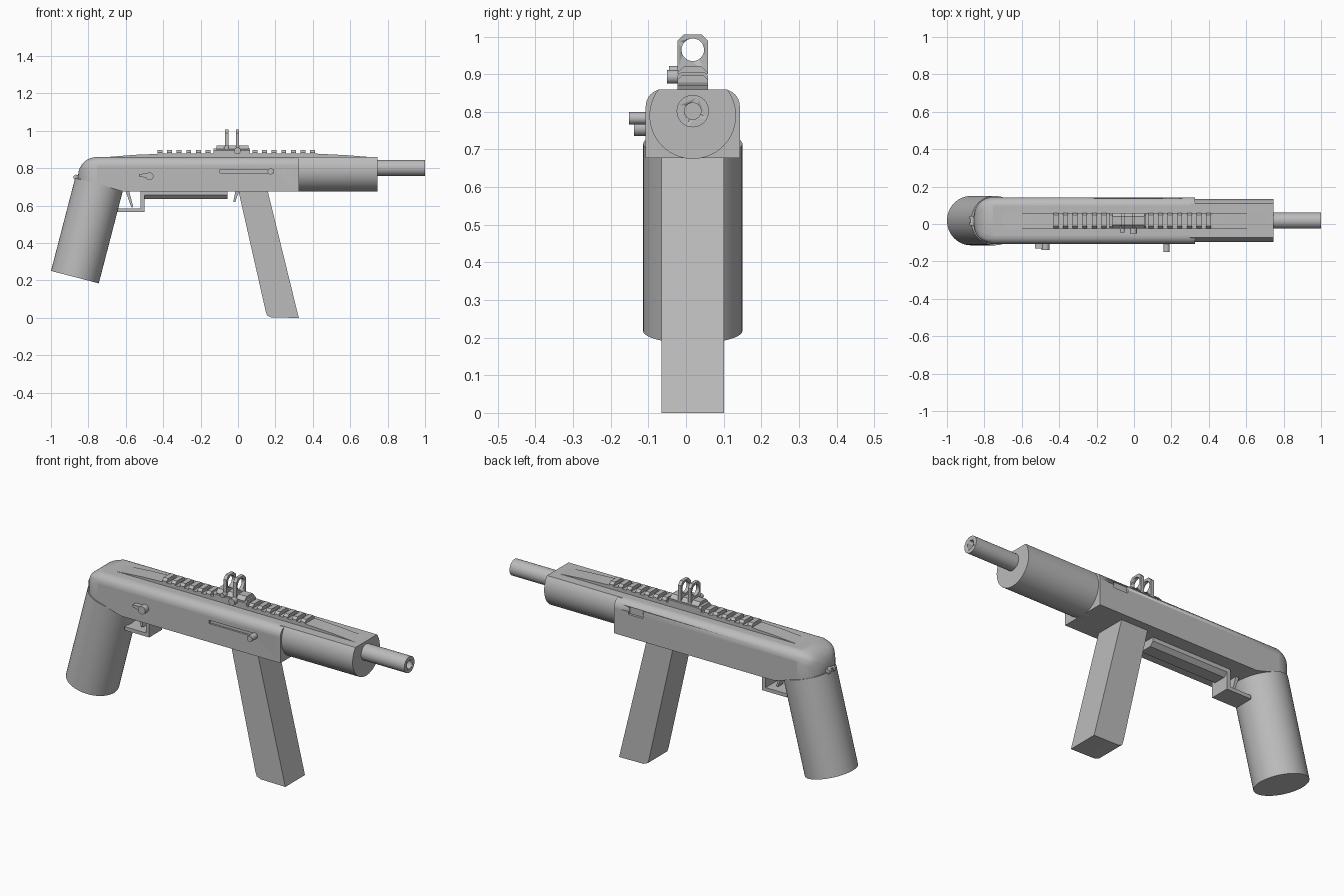
import bpy, bmesh, math
from mathutils import Vector, Matrix

if "Cube" in bpy.data.objects:
    bpy.data.objects.remove(bpy.data.objects["Cube"])

MID = 0.018  # centre plane of the model
grey = bpy.data.materials.new("plain grey")
grey.use_nodes = True
grey.diffuse_color = (0.5, 0.5, 0.5, 1)
grey.node_tree.nodes["Principled BSDF"].inputs["Base Color"].default_value = (0.5, 0.5, 0.5, 1)


def finish(name, bm, smooth=True):
    bmesh.ops.recalc_face_normals(bm, faces=bm.faces)
    mesh = bpy.data.meshes.new(name)
    bm.to_mesh(mesh)
    bm.free()
    mesh.materials.append(grey)
    ob = bpy.data.objects.new(name, mesh)
    bpy.context.collection.objects.link(ob)
    if smooth:
        shade(ob)
    return ob


def shade(ob):
    bpy.ops.object.select_all(action="DESELECT")
    ob.select_set(True)
    bpy.context.view_layer.objects.active = ob
    bpy.ops.object.shade_smooth_by_angle(angle=math.radians(30))


def prism(name, pts, a, b, axis="y"):
    """Extrude an outline, (x, z) along y or (y, z) along x."""
    bm = bmesh.new()
    place = (lambda p: (p[0], a, p[1])) if axis == "y" else (lambda p: (a, p[0], p[1]))
    face = bm.faces.new([bm.verts.new(place(p)) for p in pts])
    out = bmesh.ops.extrude_face_region(bm, geom=[face])
    move = (0, b - a, 0) if axis == "y" else (b - a, 0, 0)
    bmesh.ops.translate(bm, vec=move, verts=[v for v in out["geom"] if isinstance(v, bmesh.types.BMVert)])
    return finish(name, bm)


def box(name, x0, x1, y0, y1, z0, z1):
    return prism(name, [(x0, z0), (x1, z0), (x1, z1), (x0, z1)], y0, y1)


def rod(name, start, end, r, sides=32):
    start, end = Vector(start), Vector(end)
    bm = bmesh.new()
    turn = (end - start).to_track_quat("Z", "Y").to_matrix().to_4x4()
    bmesh.ops.create_cone(bm, cap_ends=True, segments=sides, radius1=r, radius2=r,
                          depth=(end - start).length,
                          matrix=Matrix.Translation((start + end) / 2) @ turn)
    return finish(name, bm)


def cut(ob, cutter):
    mod = ob.modifiers.new("cut", "BOOLEAN")
    mod.object = cutter
    mod.solver = "EXACT"
    cutter.hide_render = True
    cutter.hide_viewport = True
    cutter.display_type = "WIRE"


# Main housing: sloped under the rear, rounded along the top and around the back
housing = prism("housing", [(-0.855, 0.745), (-0.62, 0.677), (0.325, 0.677), (0.325, 0.86), (-0.855, 0.86)],
                MID - 0.125, MID + 0.125)
weights = housing.data.attributes.new("bevel_weight_edge", "FLOAT", "EDGE")
for edge in housing.data.edges:
    p, q = (housing.data.vertices[i].co for i in edge.vertices)
    if max(p.x, q.x) < -0.8:
        weights.data[edge.index].value = 1.0
    elif min(p.z, q.z) > 0.85 and abs(p.x - q.x) > 0.5:
        weights.data[edge.index].value = 0.45
for edge in housing.data.edges:  # keep the underside edge at the back sharp
    if all(housing.data.vertices[i].co.z < 0.75 for i in edge.vertices):
        weights.data[edge.index].value = 0.0
round_off = housing.modifiers.new("round", "BEVEL")
round_off.limit_method = "WEIGHT"
round_off.width = 0.1
round_off.segments = 8

# Small port on the left and long slot on the right
cut(housing, box("port_cutter", 0.155, 0.24, 0.13, 0.2, 0.80, 0.838))
cut(housing, box("slot_cutter", -0.095, 0.19, -0.2, -0.097, 0.776, 0.794))

# Front cover: a cylinder with its top planed flat
flat = math.asin(0.07 / 0.115)
arc = [math.pi - flat + (math.pi + 2 * flat) * i / 40 for i in range(41)]
prism("front_cover", [(MID + 0.115 * math.cos(t), 0.79 + 0.115 * math.sin(t)) for t in arc], 0.3, 0.745, "x")

# Hollow front tube
tube = rod("front_tube", (0.7, MID, 0.802), (1.0, MID, 0.802), 0.043)
cut(tube, rod("bore_cutter", (0.85, MID, 0.802), (1.1, MID, 0.802), 0.022))

# Rear grip and front slanted column
rod("rear_grip", (-0.872, MID, 0.218), (-0.743, MID, 0.715), 0.132, 48)
prism("front_column", [(0.0, 0.69), (0.148, 0.035), (0.156, 0.012), (0.18, 0.002), (0.325, 0.0), (0.156, 0.69)],
      -0.065, 0.101)

# Raised spine with fading ends
Y0, Y1 = MID - 0.041, MID + 0.041
prism("top_spine", [(-0.7, 0.85), (-0.7, 0.86), (-0.55, 0.872), (-0.4, 0.878), (0.42, 0.878),
                    (0.58, 0.87), (0.72, 0.859), (0.72, 0.85)], Y0, Y1)


def ridge(name, x0, x1, z0, z1, c):
    prism(name, [(Y0, z0), (Y1, z0), (Y1, z1 - c), (Y1 - c, z1), (Y0 + c, z1), (Y0, z1 - c)], x0, x1, "x")


# Rail teeth, in two rows
for row, first, count in (("rear", -0.418, 6), ("front", 0.09, 7)):
    for i in range(count):
        x = first + 0.0515 * i
        ridge(f"{row}_rail_tooth_{i + 1}", x - 0.013, x + 0.013, 0.87, 0.897, 0.012)

# Sight base, two ring sights and their screws
ridge("sight_base", -0.13, 0.065, 0.87, 0.905, 0.01)
ridge("sight_base_top", -0.115, 0.055, 0.9, 0.922, 0.018)
for side, x in (("rear", -0.061), ("front", -0.003)):
    c = 0.018
    ring = prism(f"{side}_ring_sight", [(Y0, 0.9), (Y1, 0.9), (Y1, 1.006 - c), (Y1 - c, 1.006),
                                        (Y0 + c, 1.006), (Y0, 1.006 - c)], x - 0.009, x + 0.009, "x")
    cut(ring, rod(f"{side}_ring_cutter", (x - 0.1, MID, 0.965), (x + 0.1, MID, 0.965), 0.03))
rod("front_sight_screw", (-0.003, -0.05, 0.893), (-0.003, 0, 0.893), 0.018)
rod("rear_sight_screw", (-0.062, -0.045, 0.91), (-0.062, 0, 0.91), 0.012)

# Right side lever and sliding knob
rod("side_lever_hub", (-0.473, -0.138, 0.757), (-0.473, -0.1, 0.757), 0.021)
prism("side_lever_arm", [(-0.53, 0.757), (-0.47, 0.745), (-0.47, 0.772), (-0.53, 0.77)], -0.132, -0.1)
rod("slot_knob", (0.174, -0.151, 0.783), (0.174, -0.09, 0.783), 0.016)

# Guard, finger lever and lower rail
G0, G1 = MID - 0.053, MID + 0.053
box("guard_floor", -0.645, -0.5, G0, G1, 0.566, 0.585)
box("guard_post", -0.52, -0.5, G0, G1, 0.57, 0.69)
prism("finger_lever", [(-0.605, 0.69), (-0.57, 0.59), (-0.56, 0.593), (-0.585, 0.69)], MID - 0.02, MID + 0.02)
prism("lower_rail", [(G0, 0.69), (G0, 0.656), (G0 + 0.02, 0.636), (G1 - 0.02, 0.636), (G1, 0.656), (G1, 0.69)],
      -0.5, -0.055, "x")
prism("column_catch", [(-0.012, 0.69), (-0.025, 0.62), (-0.015, 0.62), (0.01, 0.69)], MID - 0.025, MID + 0.025)

# Loop at the back
box("rear_loop_plate", -0.875, -0.83, MID - 0.012, MID + 0.012, 0.738, 0.764)
for side in (-1, 1):
    rod(f"rear_loop_pin_{'right' if side < 0 else 'left'}", (-0.866, MID + side * 0.008, 0.752),
        (-0.866, MID + side * 0.025, 0.752), 0.014, 16)
